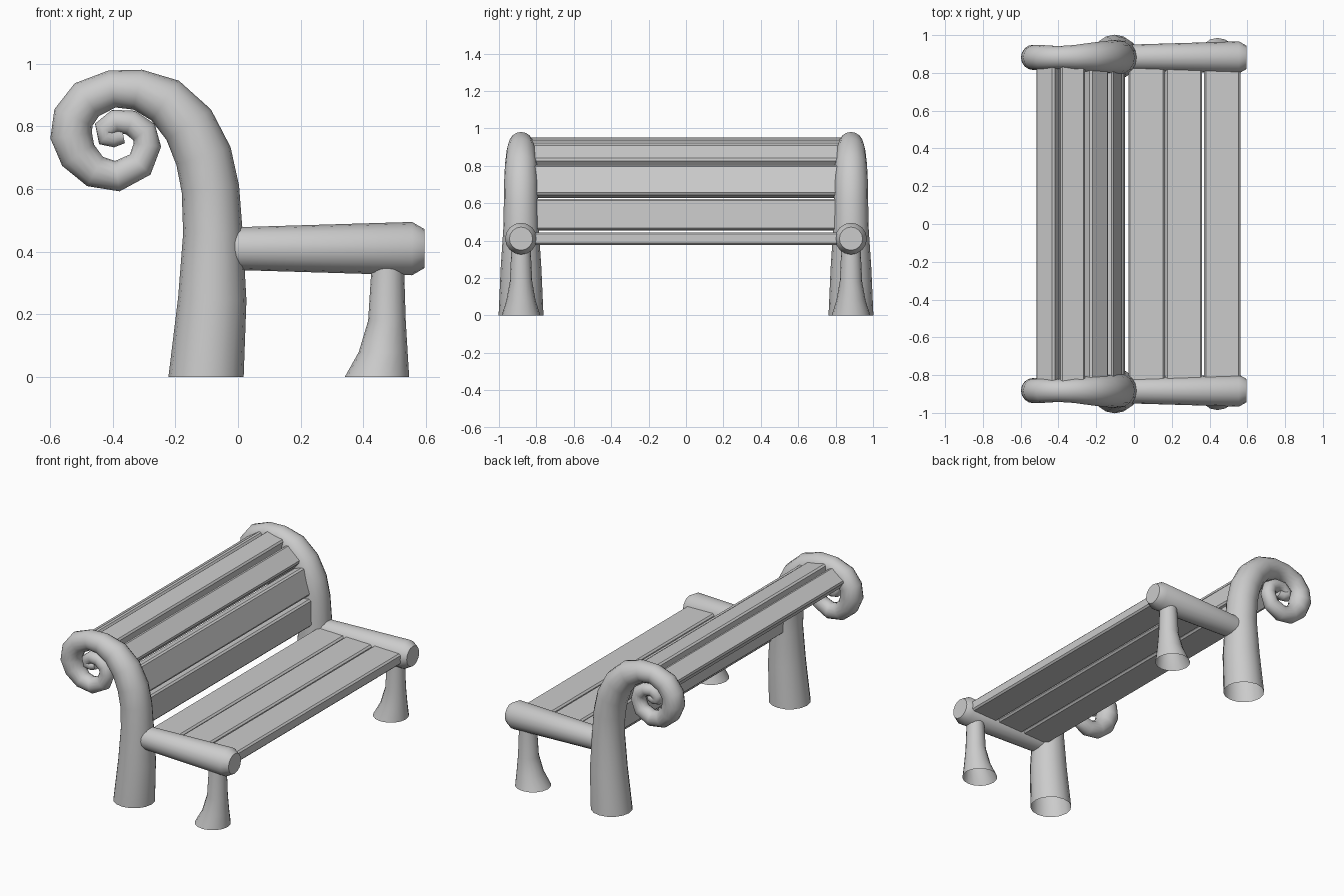
import bpy, bmesh
from math import sin, cos, pi, radians
from mathutils import Vector

if "Cube" in bpy.data.objects:
    bpy.data.objects.remove(bpy.data.objects["Cube"])

END_Y = -0.882   # centre plane of the end frames


def finish(bm, name, angle, mirror=False):
    bmesh.ops.recalc_face_normals(bm, faces=bm.faces)
    me = bpy.data.meshes.new(name)
    bm.to_mesh(me)
    bm.free()
    ob = bpy.data.objects.new(name, me)
    bpy.context.collection.objects.link(ob)
    if mirror:
        m = ob.modifiers.new("Mirror", 'MIRROR')
        m.use_axis = (False, True, False)
    bpy.ops.object.select_all(action='DESELECT')
    bpy.context.view_layer.objects.active = ob
    ob.select_set(True)
    bpy.ops.object.shade_smooth_by_angle(angle=radians(angle))
    return ob


def tube(name, path, sides=16, upright=False, cap_end=False, angle=60):
    """Tube through (x, z, radius) points in the end plane, mirrored to the other end."""
    bm = bmesh.new()
    pts = [Vector((p[0], p[1])) for p in path]
    rings = []
    for i, (x, z, r) in enumerate(path):
        t = (pts[min(i + 1, len(pts) - 1)] - pts[max(i - 1, 0)]).normalized()
        if upright or (i == 0 and z == 0):
            t = Vector((0, 1))
        n = Vector((t.y, -t.x))
        rings.append([bm.verts.new((x + n.x * r * cos(a), END_Y + r * sin(a), z + n.y * r * cos(a)))
                      for a in (2 * pi * k / sides for k in range(sides))])
    for a, b in zip(rings, rings[1:]):
        for k in range(sides):
            j = (k + 1) % sides
            bm.faces.new((a[k], a[j], b[j], b[k]))
    if cap_end:
        bm.faces.new(rings[-1])
    return finish(bm, name, angle, mirror=True)


def slat(name, a, b, thick=0.068, half=0.86, bevel=0.010):
    """Long plank between two (x, z) points of the cross-section."""
    a, b = Vector(a), Vector(b)
    d = (b - a).normalized()
    n = Vector((d.y, -d.x)) * thick / 2
    bm = bmesh.new()
    ends = [[bm.verts.new((p.x, y, p.y)) for p in (a + n, b + n, b - n, a - n)]
            for y in (-half, half)]
    bm.faces.new(ends[0])
    bm.faces.new(ends[1][::-1])
    long_edges = []
    for k in range(4):
        j = (k + 1) % 4
        bm.faces.new((ends[0][k], ends[1][k], ends[1][j], ends[0][j]))
        long_edges.append(bm.edges.get((ends[0][k], ends[1][k])))
    bmesh.ops.bevel(bm, geom=long_edges, offset=bevel, segments=1, affect='EDGES')
    return finish(bm, name, 30)


# back legs curling into a scroll
tube("scroll_back_leg", [
    (-0.102, 0.00, 0.120), (-0.082, 0.25, 0.109), (-0.080, 0.46, 0.095),
    (-0.088, 0.60, 0.092), (-0.110, 0.705, 0.091), (-0.157, 0.805, 0.086),
    (-0.232, 0.882, 0.077), (-0.320, 0.917, 0.065), (-0.402, 0.919, 0.060),
    (-0.482, 0.885, 0.065), (-0.525, 0.828, 0.066), (-0.532, 0.770, 0.067),
    (-0.510, 0.708, 0.061), (-0.456, 0.656, 0.053), (-0.385, 0.641, 0.049),
    (-0.312, 0.678, 0.046), (-0.289, 0.740, 0.044), (-0.300, 0.782, 0.043),
    (-0.343, 0.812, 0.040), (-0.392, 0.816, 0.038), (-0.425, 0.790, 0.036),
    (-0.420, 0.768, 0.034), (-0.395, 0.762, 0.029), (-0.365, 0.768, 0.022)],
    cap_end=True)

# arm-like seat rails with a rounded front end
tube("seat_rail", [(-0.08, 0.41, 0.067), (0.02, 0.41, 0.069), (0.555, 0.41, 0.085),
                   (0.595, 0.41, 0.062)], cap_end=True, angle=35)

# flared front legs
tube("front_leg", [(0.443, 0.00, 0.103), (0.463, 0.08, 0.078), (0.475, 0.18, 0.060),
                   (0.478, 0.37, 0.051)], upright=True)

# seat slats
for i, x in enumerate((-0.030, 0.168, 0.370)):
    slat(f"seat_slat_{i + 1}", (x, 0.41), (x + 0.193, 0.41))

# back slats following the scroll
for i, (a, b) in enumerate([
        ((-0.081, 0.455), (-0.088, 0.622)), ((-0.092, 0.636), (-0.143, 0.796)),
        ((-0.154, 0.808), (-0.250, 0.889)), ((-0.263, 0.898), (-0.393, 0.918)),
        ((-0.406, 0.914), (-0.504, 0.850))]):
    slat(f"back_slat_{i + 1}", a, b)
